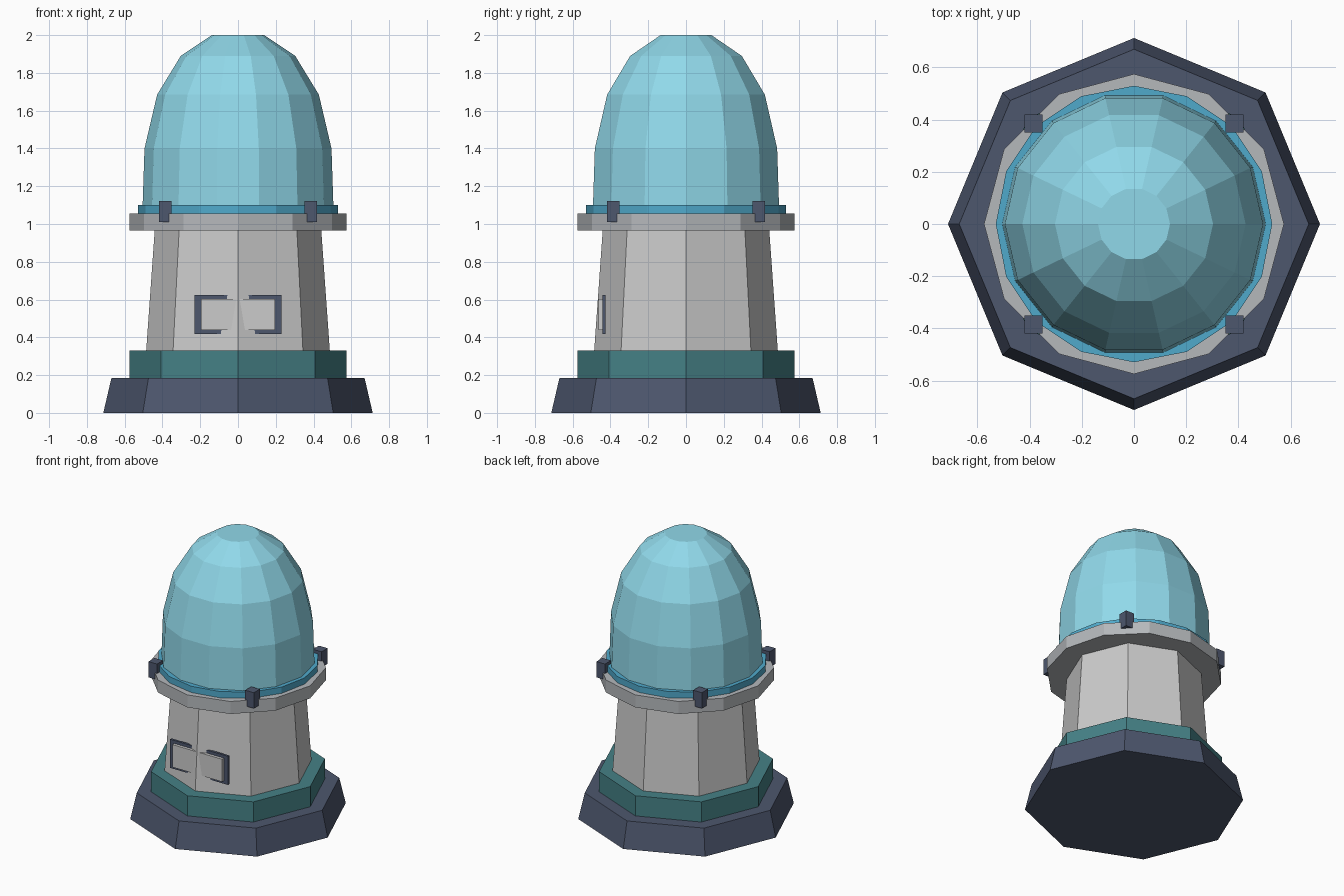
import bpy, bmesh
from math import cos, sin, tau

if "Cube" in bpy.data.objects:
    bpy.data.objects.remove(bpy.data.objects["Cube"])


def material(name, rgb):
    m = bpy.data.materials.new(name)
    m.diffuse_color = (*rgb, 1)
    m.use_nodes = True
    m.node_tree.nodes["Principled BSDF"].inputs["Base Color"].default_value = m.diffuse_color
    return m


slate = material("slate", (0.075, 0.095, 0.155))
teal = material("teal", (0.06, 0.22, 0.24))
blue = material("blue", (0.08, 0.40, 0.60))
glass = material("pale_blue", (0.28, 0.69, 0.82))
light_grey = material("light_grey", (0.66, 0.68, 0.69))
mid_grey = material("mid_grey", (0.46, 0.48, 0.50))


def finish(bm, name, mat):
    bmesh.ops.recalc_face_normals(bm, faces=bm.faces)
    me = bpy.data.meshes.new(name)
    bm.to_mesh(me)
    bm.free()
    me.materials.append(mat)
    ob = bpy.data.objects.new(name, me)
    bpy.context.collection.objects.link(ob)
    return ob


def turned(name, sides, profile, mat):
    """Closed faceted solid from (radius, z) rings, first vertex on +x."""
    bm = bmesh.new()
    rings = [[bm.verts.new((r * cos(tau * i / sides), r * sin(tau * i / sides), z))
              for i in range(sides)] for r, z in profile]
    for a, b in zip(rings, rings[1:]):
        for i in range(sides):
            j = (i + 1) % sides
            bm.faces.new((a[i], a[j], b[j], b[i]))
    bm.faces.new(rings[0])
    bm.faces.new(rings[-1])
    return finish(bm, name, mat)


def box(name, lo, hi, mat):
    bm = bmesh.new()
    bmesh.ops.create_cube(bm, size=1)
    for v in bm.verts:
        v.co = [(l + h) / 2 + c * (h - l) for c, l, h in zip(v.co, lo, hi)]
    return finish(bm, name, mat)


# Stepped octagonal foot and tapered tower
turned("base", 8, [(0.713, 0), (0.67, 0.185)], slate)
turned("plinth", 8, [(0.575, 0.185), (0.575, 0.33)], teal)
turned("tower", 8, [(0.486, 0.33), (0.441, 0.965)], light_grey)

# Collar, seat ring and dome
turned("collar", 12, [(0.575, 0.965), (0.575, 1.055)], mid_grey)
turned("dome_ring", 16, [(0.53, 1.055), (0.53, 1.1)], blue)
turned("dome", 14, [(0.505, 1.1), (0.495, 1.4), (0.428, 1.685),
                    (0.303, 1.89), (0.138, 2.0)], glass)

# Four clips holding the dome
for sx in (-1, 1):
    for sy in (-1, 1):
        x, y = 0.385 * sx, 0.385 * sy
        box("dome_clip", (x - 0.034, y - 0.034, 1.01),
            (x + 0.034, y + 0.034, 1.123), slate)

# Flat panel set through the front corner of the tower
box("panel_frame", (-0.23, -0.442, 0.418), (0.23, -0.426, 0.624), slate)
box("panel_plate", (-0.197, -0.463, 0.44), (0.197, -0.442, 0.602), light_grey)
